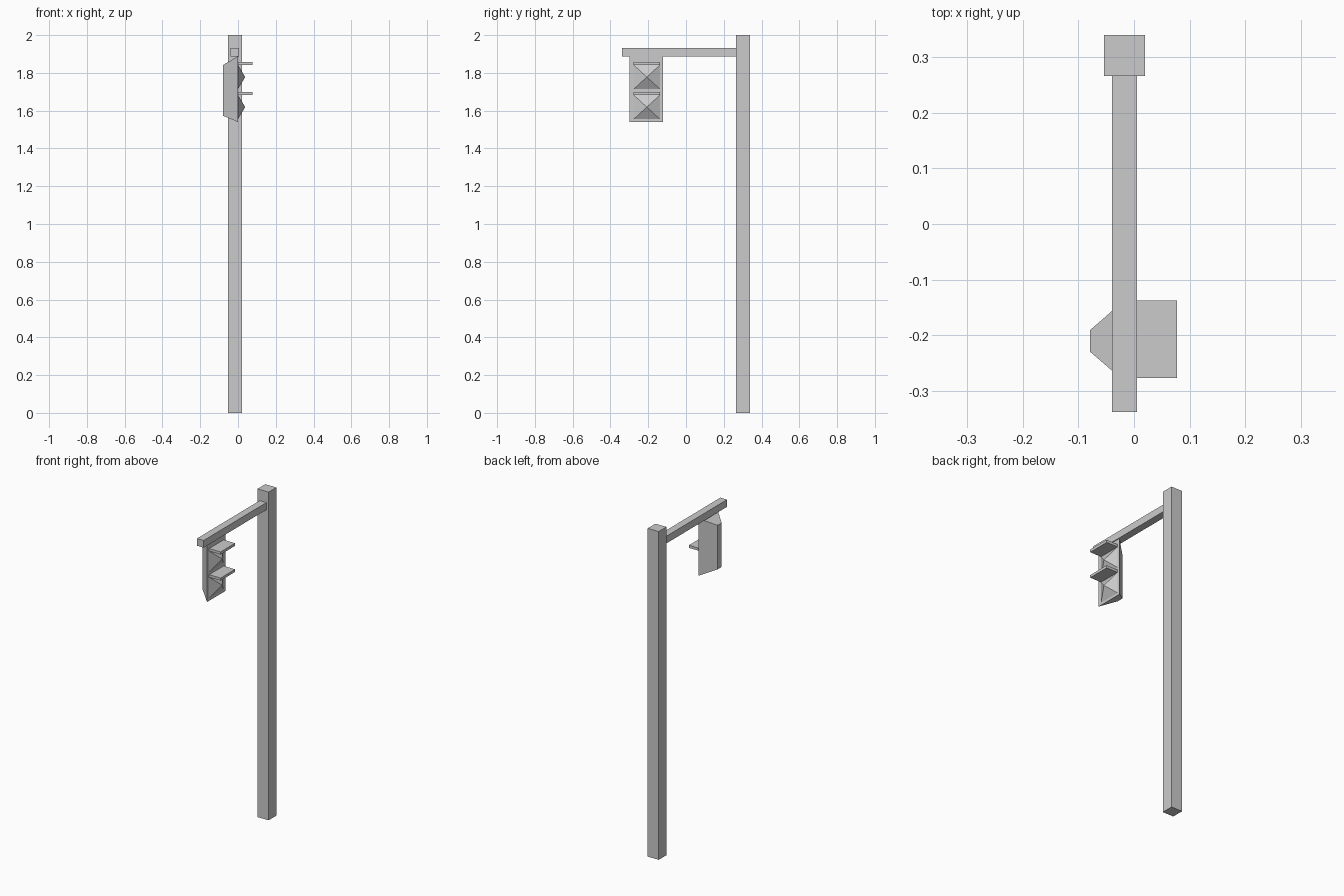
import bpy
import bmesh

cube = bpy.data.objects.get("Cube")
if cube:
    bpy.data.objects.remove(cube, do_unlink=True)

GREY = (0.6, 0.6, 0.6, 1)
grey = bpy.data.materials.new("plain grey")
grey.use_nodes = True
grey.diffuse_color = GREY
grey.node_tree.nodes["Principled BSDF"].inputs["Base Color"].default_value = GREY


def finish(name, bm):
    bmesh.ops.recalc_face_normals(bm, faces=bm.faces)
    mesh = bpy.data.meshes.new(name)
    bm.to_mesh(mesh)
    bm.free()
    mesh.materials.append(grey)
    obj = bpy.data.objects.new(name, mesh)
    bpy.context.collection.objects.link(obj)
    return obj


def taper(name, x, y, z, y_back=None, z_back=None):
    """Box spanning the given ranges, with optional smaller ranges at its low-x end."""
    bm = bmesh.new()
    bmesh.ops.create_cube(bm, size=1)
    for v in bm.verts:
        i, j, k = (int(c > 0) for c in v.co)
        ys = y if i else (y_back or y)
        zs = z if i else (z_back or z)
        v.co = (x[i], ys[j], zs[k])
    return finish(name, bm)


def pyramid(name, x, tip, y, z):
    """Four-sided lens pointing along +x."""
    bm = bmesh.new()
    base = [bm.verts.new((x, y[j], z[k])) for j, k in ((0, 0), (1, 0), (1, 1), (0, 1))]
    apex = bm.verts.new((tip, sum(y) / 2, sum(z) / 2))
    bm.faces.new(base)
    for a, b in zip(base, base[1:] + base[:1]):
        bm.faces.new((a, b, apex))
    return finish(name, bm)


# Post and overhanging arm
taper("post", (-0.054, 0.02), (0.266, 0.34), (0, 2))
taper("arm", (-0.04, 0.005), (-0.338, 0.266), (1.888, 1.932))

# Signal housing, narrowing toward its back
taper("signal_housing", (-0.079, 0), (-0.298, -0.122), (1.54, 1.888),
      y_back=(-0.23, -0.191), z_back=(1.573, 1.842))

# Lenses, each under a flat visor
LENS_Y = (-0.277, -0.138)
for label, middle in (("upper", 1.778), ("lower", 1.619)):
    pyramid(label + "_lens", 0, 0.038, LENS_Y, (middle - 0.064, middle + 0.064))
    taper(label + "_visor", (0, 0.077), LENS_Y, (middle + 0.064, middle + 0.08))
